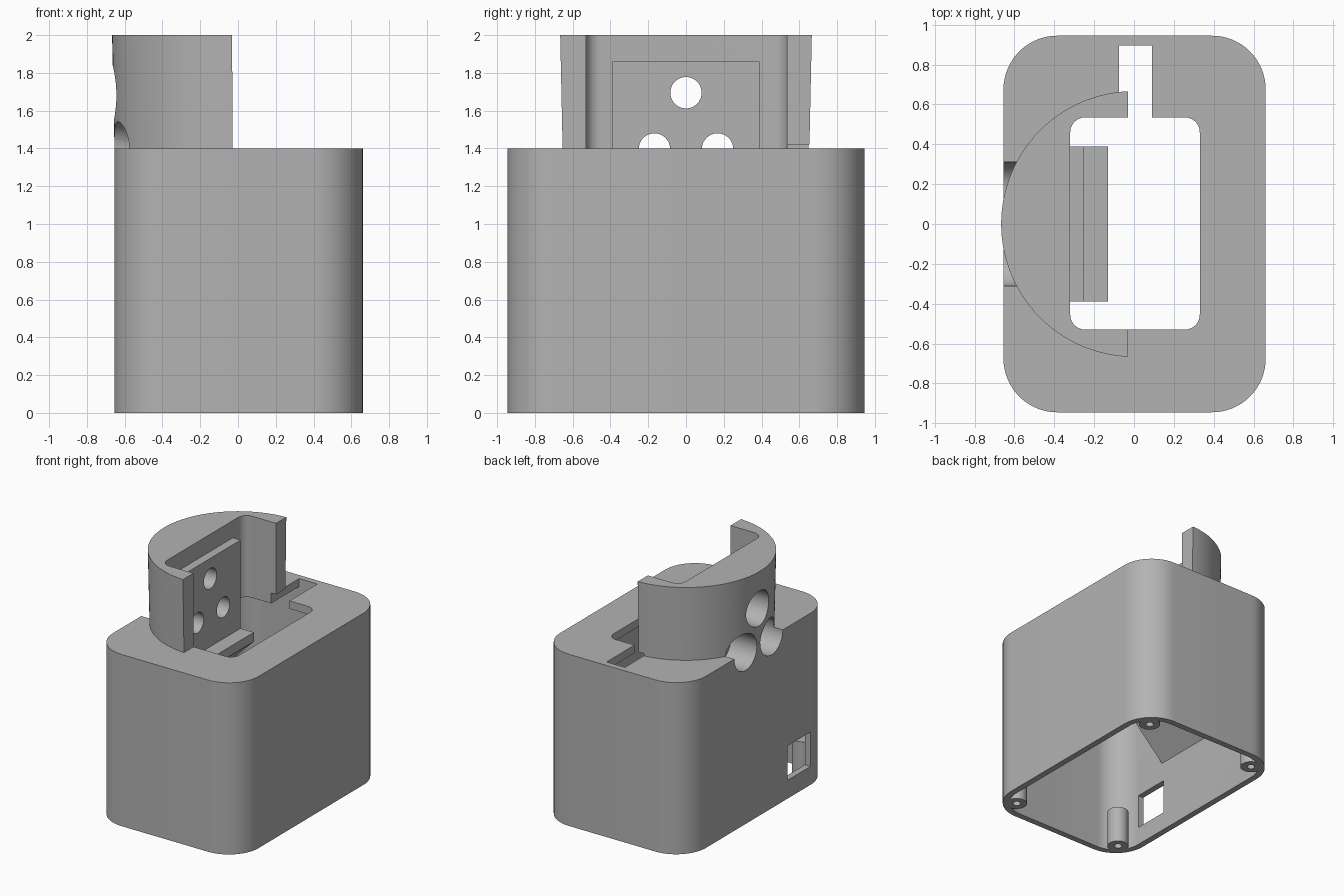
import bpy, bmesh, math
from mathutils import Matrix

old = bpy.data.objects.get("Cube")
if old:
    bpy.data.objects.remove(old, do_unlink=True)

grey = bpy.data.materials.new("plain_grey")
grey.use_nodes = True
grey.diffuse_color = (0.45, 0.45, 0.45, 1)
grey.node_tree.nodes["Principled BSDF"].inputs["Base Color"].default_value = (0.45, 0.45, 0.45, 1)


def finish(name, bm):
    bmesh.ops.recalc_face_normals(bm, faces=bm.faces)
    mesh = bpy.data.meshes.new(name)
    bm.to_mesh(mesh)
    bm.free()
    mesh.materials.append(grey)
    obj = bpy.data.objects.new(name, mesh)
    bpy.context.scene.collection.objects.link(obj)
    return obj


def prism(name, outline, low, high, scale=1.0):
    """Extrude an xy outline upward, optionally scaling the top."""
    bm = bmesh.new()
    bottom = [bm.verts.new((x, y, low)) for x, y in outline]
    top = [bm.verts.new((x * scale, y * scale, high)) for x, y in outline]
    bm.faces.new(bottom)
    bm.faces.new(top)
    for i in range(len(outline)):
        j = (i + 1) % len(outline)
        bm.faces.new((bottom[i], bottom[j], top[j], top[i]))
    return finish(name, bm)


def rounded(x0, x1, y0, y1, r, steps=16):
    pts = []
    corners = ((x1 - r, y1 - r), (x0 + r, y1 - r), (x0 + r, y0 + r), (x1 - r, y0 + r))
    for k, (cx, cy) in enumerate(corners):
        for i in range(steps + 1):
            a = math.pi / 2 * (k + i / steps)
            pts.append((cx + r * math.cos(a), cy + r * math.sin(a)))
    return pts


def box(name, x0, x1, y0, y1, z0, z1):
    return prism(name, [(x0, y0), (x1, y0), (x1, y1), (x0, y1)], z0, z1)


def rod(name, start, r, length, axis="Z"):
    bm = bmesh.new()
    bmesh.ops.create_cone(bm, cap_ends=True, segments=40, radius1=r, radius2=r, depth=length)
    bmesh.ops.translate(bm, verts=bm.verts, vec=(0, 0, length / 2))
    if axis == "X":
        bmesh.ops.rotate(bm, verts=bm.verts, matrix=Matrix.Rotation(math.pi / 2, 3, "Y"))
    bmesh.ops.translate(bm, verts=bm.verts, vec=start)
    return finish(name, bm)


def combine(target, tool, operation):
    mod = target.modifiers.new(operation, "BOOLEAN")
    mod.operation, mod.solver, mod.object = operation, "EXACT", tool
    bpy.context.view_layer.update()
    graph = bpy.context.evaluated_depsgraph_get()
    mesh = bpy.data.meshes.new_from_object(target.evaluated_get(graph))
    target.modifiers.clear()
    target.data = mesh
    bpy.data.objects.remove(tool, do_unlink=True)


def cut(tool):
    combine(housing, tool, "DIFFERENCE")


def join(tool):
    combine(housing, tool, "UNION")


# Hollow rounded case, open underneath
X0, X1, Y, WALL = -0.655, 0.661, 0.945, 0.05
housing = prism("housing", rounded(X0, X1, -Y, Y, 0.27), 0, 1.4)
cut(prism("inside", rounded(X0 + WALL, X1 - WALL, -Y + WALL, Y - WALL, 0.22), -0.2, 1.335))

# Slightly flared half-round tower
R = 0.653
a0 = math.acos(-0.03 / R)
arc = [a0 + (2 * math.pi - 2 * a0) * i / 64 for i in range(65)]
join(prism("tower", [(R * math.cos(a), R * math.sin(a)) for a in arc], 1.36, 2.0, 1.021))

# Rounded well through tower and case top, with a narrow side slot
cut(prism("well", rounded(-0.32, 0.33, -0.53, 0.535, 0.075), 1.2, 2.2))
cut(box("slot", -0.075, 0.09, 0.5, 0.895, 1.2, 1.42))

# Mounting bracket with a ledge and a 45 degree underside
profile = [(-0.63, 0.565), (-0.13, 1.065), (-0.13, 1.14), (-0.25, 1.14),
           (-0.25, 1.86), (-0.36, 1.86), (-0.36, 1.37), (-0.63, 1.37)]
bracket = prism("bracket", [(x, -z) for x, z in profile], -0.39, 0.39)
bracket.data.transform(Matrix.Rotation(-math.pi / 2, 4, "X"))
join(bracket)

# Three stepped holes
for y, z in ((-0.167, 1.397), (0.167, 1.397), (0, 1.695)):
    cut(rod("bore", (-0.9, y, z), 0.145, 0.48, "X"))
    cut(rod("hole", (-0.5, y, z), 0.083, 0.3, "X"))

# Corner screw posts with pilot holes
for sx in (-1, 1):
    for sy in (-1, 1):
        x, y = 0.003 + sx * 0.505, sy * 0.79
        join(rod("post", (x, y, 0), 0.08, 0.3))
        cut(rod("pilot", (x, y, -0.1), 0.03, 0.34))

# Cable window in the side wall
cut(box("window", -0.8, -0.55, -0.67, -0.37, 0.15, 0.43))

# Smooth the curved walls and keep the edges crisp
bpy.ops.object.select_all(action="DESELECT")
housing.select_set(True)
bpy.context.view_layer.objects.active = housing
bpy.ops.object.shade_smooth_by_angle(angle=math.radians(30))
